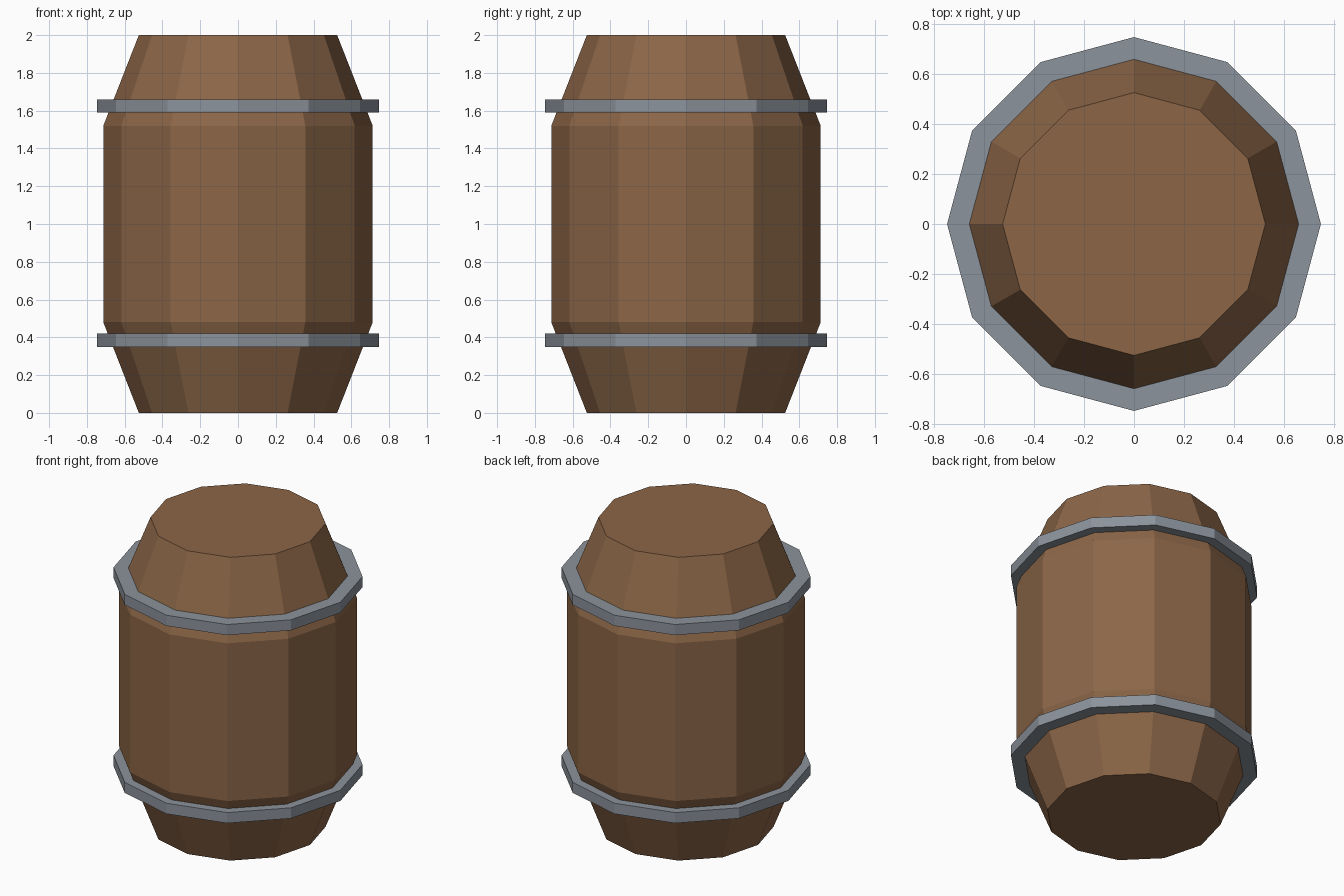
import bpy, bmesh, math

if "Cube" in bpy.data.objects:
    bpy.data.objects.remove(bpy.data.objects["Cube"])

SIDES = 12


def material(name, rgb):
    m = bpy.data.materials.new(name)
    m.diffuse_color = (*rgb, 1)
    m.use_nodes = True
    m.node_tree.nodes["Principled BSDF"].inputs["Base Color"].default_value = m.diffuse_color
    return m


def lathe(name, profile, mat, closed=False):
    """Spin an (r, z) profile into a flat-shaded 12-sided part."""
    bm = bmesh.new()
    rings = [[bm.verts.new((r * math.cos(math.tau * i / SIDES),
                            r * math.sin(math.tau * i / SIDES), z))
              for i in range(SIDES)] for r, z in profile]
    pairs = list(zip(rings, rings[1:]))
    if closed:
        pairs.append((rings[-1], rings[0]))
    else:
        bm.faces.new(rings[0])
        bm.faces.new(rings[-1])
    for a, b in pairs:
        for i in range(SIDES):
            j = (i + 1) % SIDES
            bm.faces.new((a[i], a[j], b[j], b[i]))
    bmesh.ops.recalc_face_normals(bm, faces=bm.faces)
    mesh = bpy.data.meshes.new(name)
    bm.to_mesh(mesh)
    bm.free()
    mesh.materials.append(mat)
    ob = bpy.data.objects.new(name, mesh)
    bpy.context.collection.objects.link(ob)
    return ob


wood = material("brown wood", (0.262, 0.133, 0.064))
iron = material("grey iron", (0.262, 0.292, 0.332))

# Barrel body with tapered ends
lathe("barrel_body", [(0.525, 0), (0.713, 0.48), (0.713, 1.52), (0.525, 2)], wood)

# Two hoops, seated slightly into the tapered wood
for name, z in (("lower_hoop", 0.385), ("upper_hoop", 1.625)):
    h = 0.035
    lathe(name, [(0.65, z - h), (0.747, z - h), (0.747, z + h), (0.65, z + h)],
          iron, closed=True)
